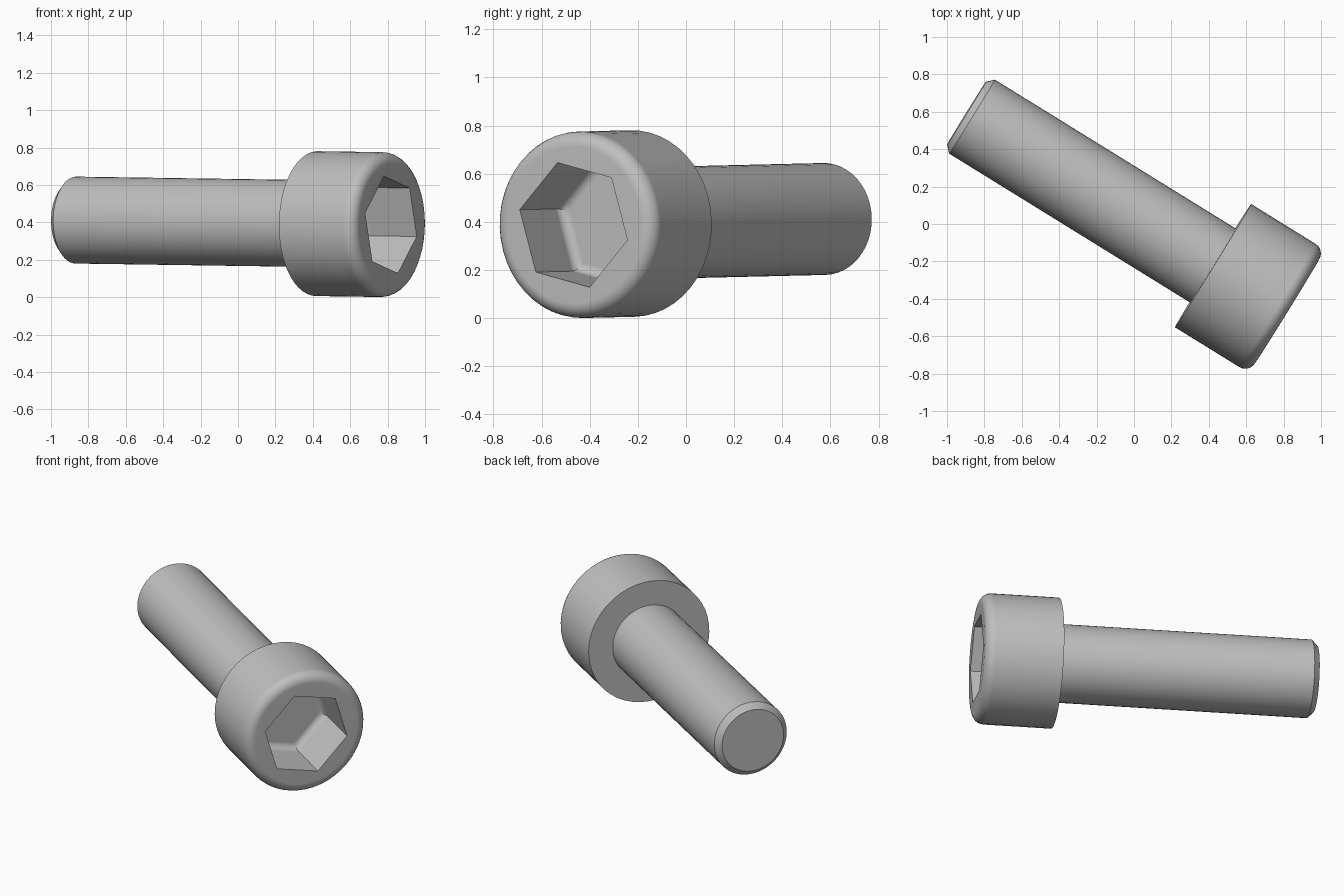
import bpy
import bmesh
from math import cos, sin, pi, radians
from mathutils import Matrix, Vector

cube = bpy.data.objects.get("Cube")
if cube:
    bpy.data.objects.remove(cube)

SEGMENTS = 48
HEX_TURN = radians(46.5)
HEAD_R, HEAD_H, HEAD_FILLET = 0.3875, 0.465, 0.06
SHANK_R, SHANK_L, CHAMFER = 0.2325, 1.55, 0.035
HEX_R, HEX_DEPTH, HEX_FILLET = 0.27, 0.325, 0.04

steel = bpy.data.materials.new("grey steel")
steel.use_nodes = True
colour = (0.52, 0.52, 0.52, 1)
steel.diffuse_color = colour
steel.node_tree.nodes["Principled BSDF"].inputs["Base Color"].default_value = colour

# Lying pose: local z runs along the screw towards the head
axis = Vector((0.851, -0.526, -0.0125)).normalized()
side = Vector((0.526, 0.851, 0)).normalized()
pose = Matrix((side, axis.cross(side), axis)).transposed().to_4x4()
pose.translation = (0.4225, -0.2225, 0.393)


def circle(r, z):
    turns = [HEX_TURN + 2 * pi * i / SEGMENTS for i in range(SEGMENTS)]
    return [Vector((r * cos(a), r * sin(a), z)) for a in turns]


def hexagon(r, z):
    """Hexagon with its sides subdivided to match the circle's point count."""
    per_side = SEGMENTS // 6
    corners = [Vector((r * cos(HEX_TURN + k * pi / 3), r * sin(HEX_TURN + k * pi / 3), z))
               for k in range(6)]
    return [corners[k].lerp(corners[(k + 1) % 6], j / per_side)
            for k in range(6) for j in range(per_side)]


def loft(name, rings):
    """Skin the rings in order, and close the last one with a flat cap."""
    bm = bmesh.new()
    loops = [[bm.verts.new(p) for p in ring] for ring in rings]
    for a, b in zip(loops, loops[1:]):
        for i in range(SEGMENTS):
            j = (i + 1) % SEGMENTS
            bm.faces.new((a[i], a[j], b[j], b[i]))
    bm.faces.new(loops[-1])
    bmesh.ops.recalc_face_normals(bm, faces=bm.faces)
    # The cap faces away from the rest of the part
    bm.faces.ensure_lookup_table()
    outward = 1 if name == "head" else -1
    if bm.faces[-1].normal.z * outward < 0:
        bmesh.ops.reverse_faces(bm, faces=bm.faces)
    mesh = bpy.data.meshes.new(name)
    bm.to_mesh(mesh)
    bm.free()
    mesh.materials.append(steel)
    ob = bpy.data.objects.new(name, mesh)
    bpy.context.collection.objects.link(ob)
    ob.matrix_world = pose
    bpy.ops.object.select_all(action="DESELECT")
    ob.select_set(True)
    bpy.context.view_layer.objects.active = ob
    bpy.ops.object.shade_smooth_by_angle(angle=radians(30))
    weighted = ob.modifiers.new("even shading", "WEIGHTED_NORMAL")
    weighted.keep_sharp = True
    return ob


quarter = [i / 6 * pi / 2 for i in range(7)]

# Head: underside, side wall, rounded rim, hexagonal socket with rounded floor edge
head = [circle(SHANK_R, 0), circle(HEAD_R, 0)]
head += [circle(HEAD_R - HEAD_FILLET * (1 - cos(a)), HEAD_H - HEAD_FILLET * (1 - sin(a)))
         for a in quarter]
head.append(hexagon(HEX_R, HEAD_H))
head += [hexagon(HEX_R - HEX_FILLET * (1 - cos(a)) / cos(pi / 6),
                 HEAD_H - HEX_DEPTH + HEX_FILLET * (1 - sin(a))) for a in quarter]
loft("head", head)

# Shank with a chamfered tip
loft("shank", [circle(SHANK_R, 0), circle(SHANK_R, CHAMFER - SHANK_L),
               circle(SHANK_R - CHAMFER, -SHANK_L)])
